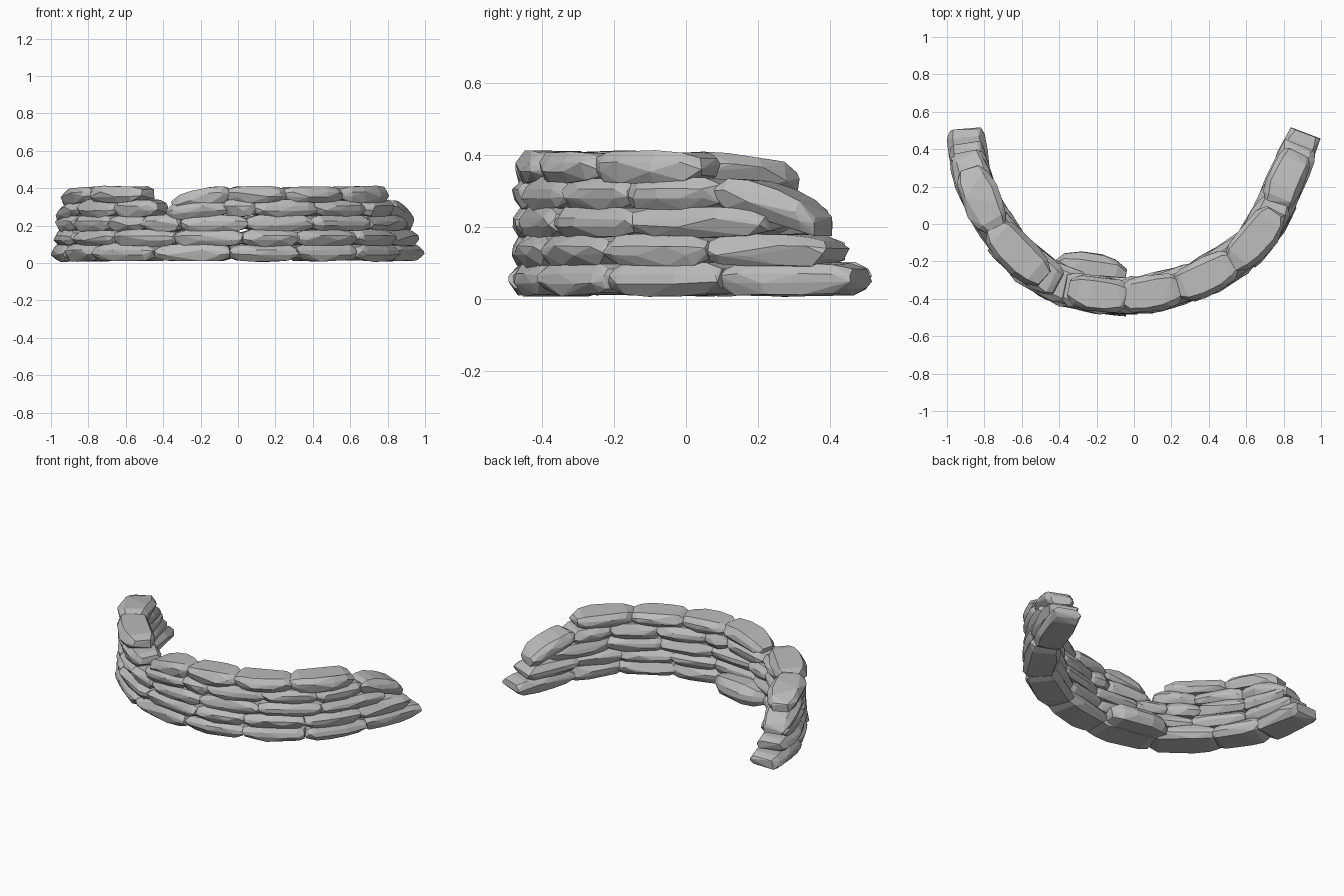
import bpy, bmesh, math, random
from mathutils import Vector

random.seed(11)
cube = bpy.data.objects.get("Cube")
if cube:
    bpy.data.objects.remove(cube, do_unlink=True)

# Single stone colour
stone = bpy.data.materials.new("grey_stone")
stone.use_nodes = True
colour = (0.5, 0.5, 0.5, 1)
stone.diffuse_color = colour
shader = stone.node_tree.nodes["Principled BSDF"]
shader.inputs["Base Color"].default_value = colour
shader.inputs["Roughness"].default_value = 0.9

# Centre line of the curved wall, seen from above
PATH = [Vector(p) for p in (
    (-0.885, 0.50), (-0.88, 0.30), (-0.80, 0.09), (-0.65, -0.14), (-0.45, -0.30),
    (-0.20, -0.38), (0.07, -0.38), (0.38, -0.29), (0.65, -0.10), (0.755, 0.10),
    (0.835, 0.28), (0.91, 0.475))]


def along(s):
    """Point on the centre line at distance s, extended past both ends."""
    last = len(PATH) - 2
    for i in range(last + 1):
        step = PATH[i + 1] - PATH[i]
        if s <= step.length or i == last:
            return PATH[i] + step.normalized() * s
        s -= step.length


def spine(s0, s1, straight):
    """Spine of one stone: the wall's curve blended towards a straight bar."""
    mid, reach = (s0 + s1) / 2, s1 - s0
    chord = (along(s1) - along(s0)).normalized()
    centre = along(mid)
    return lambda t: along(s0 + reach * t).lerp(centre + chord * reach * (t - 0.5), straight)


def make_stone(name, points):
    """Faceted stone wrapped around a cloud of points."""
    bm = bmesh.new()
    for p in points:
        bm.verts.new(p)
    hull = bmesh.ops.convex_hull(bm, input=bm.verts)
    loose = list({v for v in hull["geom_interior"] + hull["geom_unused"]
                  if isinstance(v, bmesh.types.BMVert)})
    bmesh.ops.delete(bm, geom=loose, context="VERTS")
    bmesh.ops.dissolve_limit(bm, angle_limit=math.radians(6), verts=bm.verts, edges=bm.edges)
    bmesh.ops.recalc_face_normals(bm, faces=bm.faces)
    mesh = bpy.data.meshes.new(name)
    bm.to_mesh(mesh)
    bm.free()
    mesh.materials.append(stone)
    obj = bpy.data.objects.new(name, mesh)
    bpy.context.collection.objects.link(obj)


def stone_points(centre, z0, z1, width, round_end, sag_start=0, sag_end=0):
    """Rings of jittered section points; centre(t) gives the spine for t in 0..1."""
    points = []
    for t in (0, 0.13, 0.36, 0.64, 0.87, 1):
        c = centre(t)
        tangent = (centre(t + 0.1) - centre(t - 0.1)).normalized()
        normal = Vector((-tangent.y, tangent.x))
        edge = abs(2 * t - 1)
        wide = width / 2 * (1 - round_end * edge ** 4)
        tall = (z1 - z0) / 2 * (1 - 0.42 * edge ** 6)
        drop = sag_start * (1 - t) ** 2.5 + sag_end * t ** 2.5
        mid = (z0 + z1) / 2 - drop
        for a, b in ((1, 0.3), (0.74, 1), (-0.74, 1), (-1, 0.3),
                     (-1, -0.3), (-0.8, -1), (0.8, -1), (1, -0.3)):
            a *= random.uniform(0.86, 1.05)
            b *= random.uniform(0.85, 1.05)
            p = c + normal * a * wide + tangent * random.uniform(-0.014, 0.01) * (2 * t - 1)
            points.append((p.x, p.y, mid + b * tall))
    return points


# Courses: bottom, top, width, end rounding, straightness, runs of joint positions
COURSES = [
    (0.008, 0.105, 0.205, 0.15, 0.8, [(0.0, 0.33, 0.62, 1.0, 1.38, 1.72, 2.06, 2.40, 2.77)]),
    (0.088, 0.180, 0.205, 0.15, 0.8, [(0.08, 0.42, 0.76, 1.1, 1.44, 1.72, 2.05, 2.36, 2.70)]),
    (0.168, 0.257, 0.20, 0.15, 0.8, [(0.14, 0.42, 0.72, 0.93, 1.13, 1.46, 1.8, 2.14, 2.53)]),
    (0.245, 0.340, 0.195, 0.3, 0.6,
     [(0.13, 0.44, 0.75, 0.99), (1.05, 1.35, 1.5, 1.82, 2.12, 2.38, 2.66)]),
    (0.322, 0.412, 0.20, 0.42, 0.4, [(0.22, 0.55, 0.91), (1.08, 1.37, 1.66, 1.98, 2.33)]),
]
# Stones that slump over an open end: (course, run) -> drop
SAG_START = {(3, 0): 0.07, (3, 1): 0.03, (4, 0): 0.04, (4, 1): 0.06}
SAG_END = {(3, 1): 0.09}

for level, (z0, z1, width, round_end, straight, runs) in enumerate(COURSES):
    count = 0
    for r, joints in enumerate(runs):
        for i in range(len(joints) - 1):
            first, final = i == 0, i == len(joints) - 2
            pts = stone_points(spine(joints[i] - 0.01, joints[i + 1] + 0.01, straight), z0, z1,
                               width * random.uniform(0.97, 1.06), round_end,
                               SAG_START.get((level, r), 0) if first else 0,
                               SAG_END.get((level, r), 0) if final else 0)
            count += 1
            make_stone(f"course_{level + 1}_stone_{count}", pts)

# Fallen stone resting against the inside of the wall
a, b = Vector((-0.43, -0.25)), Vector((-0.05, -0.30))
make_stone("fallen_stone", stone_points(
    lambda t: a.lerp(b, t), 0.008, 0.13, 0.25, 0.55))
